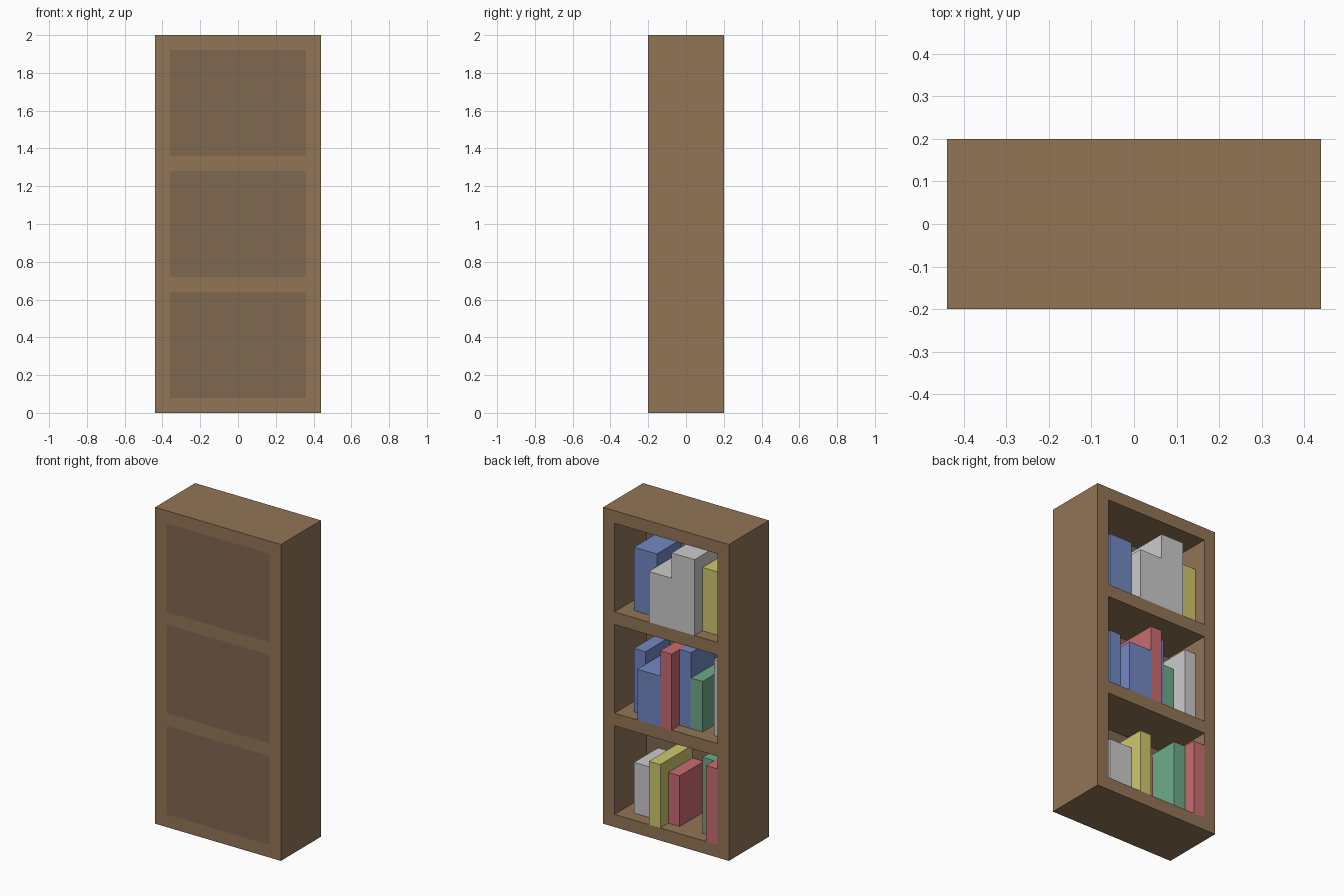
import bpy

if "Cube" in bpy.data.objects:
    bpy.data.objects.remove(bpy.data.objects["Cube"])

T = 0.08                      # board thickness and module
W, D, H = 0.88, 0.40, 2.0     # overall size
BAY = 0.64                    # shelf spacing


def material(name, rgb):
    m = bpy.data.materials.new(name)
    m.diffuse_color = [(c / 255) ** 2.2 for c in rgb] + [1]
    m.use_nodes = True
    m.node_tree.nodes["Principled BSDF"].inputs["Base Color"].default_value = m.diffuse_color
    return m


MATS = {
    "wood": material("wood", (145, 116, 87)),
    "dark_wood": material("dark_wood", (127, 104, 81)),
    "blue": material("blue", (113, 135, 193)),
    "yellow": material("yellow", (207, 199, 110)),
    "red": material("red", (200, 108, 112)),
    "green": material("green", (110, 168, 136)),
    "grey": None,
}


def box(name, lo, hi, colour):
    """Axis-aligned box between two corners."""
    centre = [(a + b) / 2 for a, b in zip(lo, hi)]
    bpy.ops.mesh.primitive_cube_add(size=1, location=centre)
    ob = bpy.context.object
    ob.name = name
    ob.scale = [b - a for a, b in zip(lo, hi)]
    bpy.ops.object.transform_apply(location=False, rotation=False, scale=True)
    if MATS[colour]:
        ob.data.materials.append(MATS[colour])
    return ob


# Side boards
inner = W / 2 - T
box("left_side", (-W / 2, -D / 2, 0), (-inner, D / 2, H), "wood")
box("right_side", (inner, -D / 2, 0), (W / 2, D / 2, H), "wood")

# Horizontal boards: base, two shelves, top
for i in range(4):
    z = i * BAY
    box(f"shelf_{i}", (-inner, -D / 2, z), (inner, D / 2, z + T), "wood")

# Closing panels, flush with the closed face
for i in range(3):
    z = i * BAY + T
    box(f"panel_{i}", (-inner, -D / 2, z), (inner, -D / 2 + T, z + BAY - T), "dark_wood")

# Books per bay, bottom first: colour, x min, x max, height, inset from the open side
BOOKS = [
    [("grey", 0.12, 0.28, 0.32, T), ("yellow", 0.04, 0.12, 0.40, 0),
     ("red", -0.04, 0.04, 0.32, T), ("green", -0.28, -0.20, 0.48, T),
     ("red", -0.36, -0.28, 0.48, 0)],
    [("blue", 0.20, 0.28, 0.40, T), ("blue", 0.04, 0.20, 0.32, 0),
     ("red", -0.04, 0.04, 0.48, 0), ("blue", -0.12, -0.04, 0.48, T),
     ("green", -0.20, -0.12, 0.32, T), ("grey", -0.36, -0.28, 0.48, T)],
    [("blue", 0.12, 0.28, 0.40, T), ("grey", -0.04, 0.12, 0.32, 0),
     ("grey", -0.20, -0.04, 0.48, 0), ("yellow", -0.36, -0.20, 0.40, T)],
]
for i, row in enumerate(BOOKS):
    z = i * BAY + T
    for j, (colour, x0, x1, h, inset) in enumerate(row):
        box(f"book_{i}_{j}", (x0, -D / 2 + T, z), (x1, D / 2 - inset, z + h), colour)
